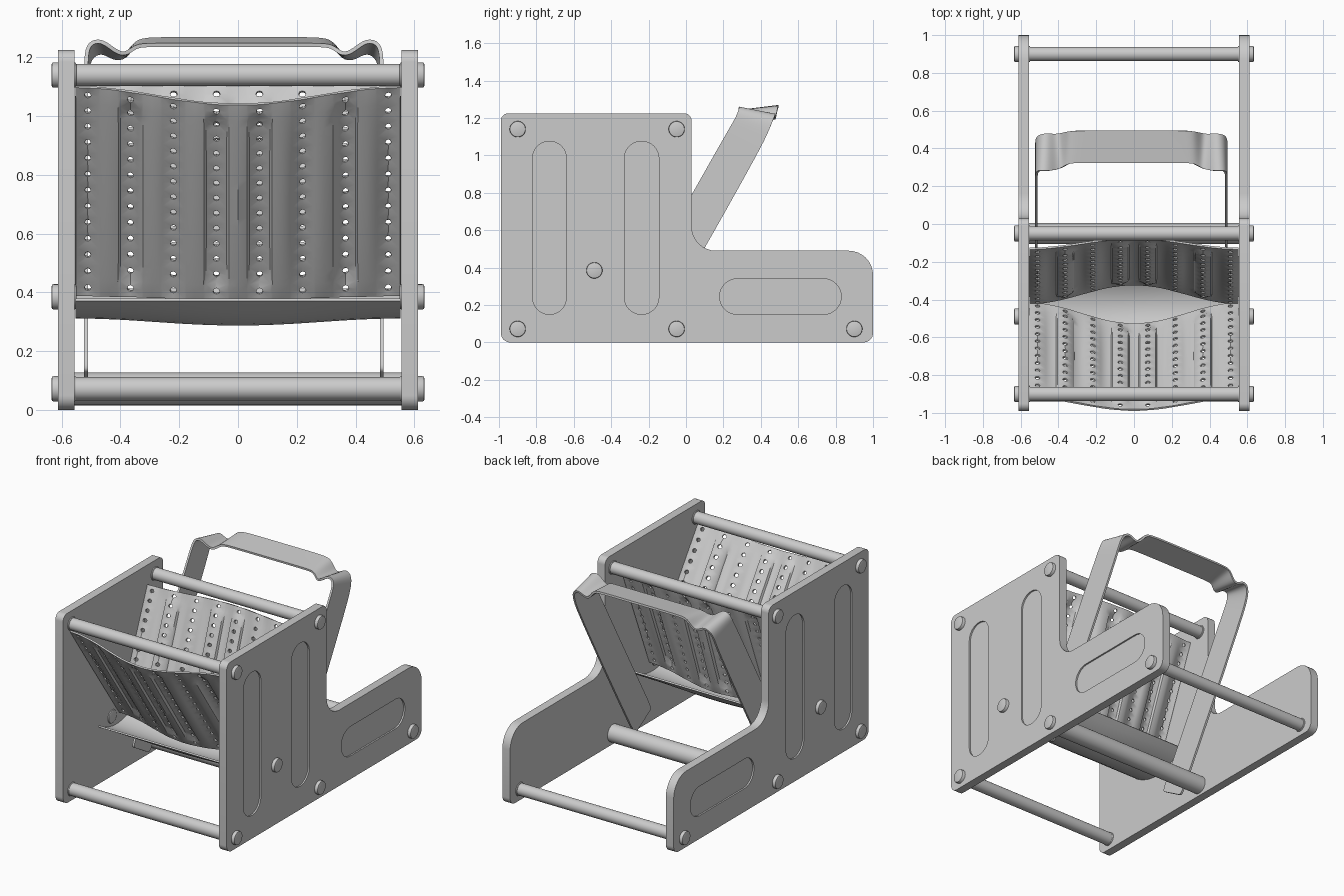
import bpy, bmesh, math
from mathutils import Vector

if "Cube" in bpy.data.objects:
    bpy.data.objects.remove(bpy.data.objects["Cube"])

def new_obj(name, bm, merge=True):
    if merge:
        bmesh.ops.remove_doubles(bm, verts=bm.verts, dist=0.0004)
    bmesh.ops.recalc_face_normals(bm, faces=bm.faces)
    me = bpy.data.meshes.new(name)
    bm.to_mesh(me)
    bm.free()
    ob = bpy.data.objects.new(name, me)
    bpy.context.collection.objects.link(ob)
    return ob

def finish(ob, angle=35):
    # bake modifiers, then smooth by angle
    dg = bpy.context.evaluated_depsgraph_get()
    me = bpy.data.meshes.new_from_object(ob.evaluated_get(dg))
    ob.modifiers.clear()
    ob.data = me
    bpy.ops.object.select_all(action='DESELECT')
    ob.select_set(True)
    bpy.context.view_layer.objects.active = ob
    bpy.ops.object.shade_smooth_by_angle(angle=math.radians(angle))

def rounded(corners, n=8):
    out = []
    for i, (y, z, r) in enumerate(corners):
        p = Vector((y, z))
        a = (Vector(corners[i - 1][:2]) - p).normalized()
        b = (Vector(corners[(i + 1) % len(corners)][:2]) - p).normalized()
        c = p + r * (a + b)
        for k in range(n + 1):
            t = math.pi / 2 * k / n
            out.append(c - r * (b * math.cos(t) + a * math.sin(t)))
    return out

def prism(bm, pts, x0, x1):
    f = bm.faces.new([bm.verts.new((x0, p.x, p.y)) for p in pts])
    g = bmesh.ops.extrude_face_region(bm, geom=[f])
    bmesh.ops.translate(bm, vec=(x1 - x0, 0, 0),
                        verts=[v for v in g['geom'] if isinstance(v, bmesh.types.BMVert)])

def solidify(ob, t, offset=0):
    m = ob.modifiers.new("thickness", 'SOLIDIFY')
    m.thickness, m.offset = t, offset

# side plates with shallow slots on the outer faces
bm = bmesh.new()
prism(bm, rounded([(-.99, 0, .05), (1, 0, .05), (1, .49, .13), (.03, .49, .13),
                   (.03, 1.225, .04), (-.99, 1.225, .04)]), .557, .612)
plate = new_obj("side_plates", bm, False)
bm = bmesh.new()
for y0, y1, z0, z1 in [(-.82, -.64, .15, 1.075), (-.33, -.145, .15, 1.075), (.18, .83, .15, .34)]:
    r = min(y1 - y0, z1 - z0) / 2 - .001
    prism(bm, rounded([(y0, z0, r), (y1, z0, r), (y1, z1, r), (y0, z1, r)]), .602, .65)
cutter = new_obj("slot_cutter", bm, False)
m = plate.modifiers.new("slots", 'BOOLEAN')
m.object, m.solver = cutter, 'EXACT'
m = plate.modifiers.new("mirror", 'MIRROR')
origin = None
finish(plate)
bpy.data.objects.remove(cutter)

# cross rods with bolt heads, plus the two basket pivot pins
def cylinder(name, r, x0, x1, y, z, bevel=0):
    bm = bmesh.new()
    pts = [Vector((y + r * math.cos(2 * math.pi * k / 32), z + r * math.sin(2 * math.pi * k / 32)))
           for k in range(32)]
    prism(bm, pts, x0, x1)
    ob = new_obj(name, bm, False)
    if bevel:
        m = ob.modifiers.new("bevel", 'BEVEL')
        m.width, m.segments = bevel, 2
    finish(ob)

for name, y, z, r in [("top_front_rod", -.9, 1.14, .038), ("top_back_rod", -.05, 1.14, .038),
                      ("base_front_rod", -.9, .072, .04), ("base_middle_rod", -.05, .072, .056),
                      ("base_back_rod", .9, .072, .038), ("pivot", -.49, .385, 0)]:
    if r:
        cylinder(name, r, -.56, .56, y, z)
    for s in (-1, 1):
        cylinder(name + "_head", .043, s * .55, s * .634, y, z, .006)

# perforated, corrugated basket walls
PITCH, ROWS, LEN, HOLE = .146, 13, .85, .012
COLS = [(i - 3.5) * PITCH for i in range(8)]

def lerp(a, b, t):
    return a + (b - a) * t

def bulge(u):
    return (1 + math.cos(math.pi * u / .56)) / 2

def wall(name, y_bot, y_top, belly_bot, belly_top, dip):
    side = 1 if belly_bot > 0 else -1
    n = Vector((0, .71, -(y_top - y_bot))).normalized() * side
    if n.y * side < 0:
        n = -n

    def point(u, v):
        u = max(-.553, min(.553, u))
        p = Vector((u, lerp(y_bot, y_top, v) + bulge(u) * lerp(belly_bot, belly_top, v),
                    lerp(.39, 1.1, v) - bulge(u) * lerp(.012, dip, v)))
        fade = max(0, math.sin(math.pi * v)) ** .5
        off = -.013 * math.cos(2 * math.pi * (abs(u) - PITCH / 2) / PITCH) * fade
        # pressed slots around four of the hole columns
        for c in (.5 * PITCH, 2.5 * PITCH):
            dv = max(.1 - v, 0, v - .9) * LEN
            if math.hypot(abs(u) - c, dv) < .0385:
                off -= .01
        return p + n * off

    bm = bmesh.new()
    def face(*uv):
        bm.faces.new([bm.verts.new(point(*q)) for q in uv])
    lines = (-.073, -.045, -.038, 0, .038, .045, .073)
    for c in COLS:
        for k in range(ROWS):
            v = [(k + h) / ROWS for h in (0, .5, 1)]
            for a, b in zip(lines, lines[1:]):
                if abs(a + b) > .05 and min(abs(c + a), abs(c + b)) < .553:
                    for j in (0, 1):
                        face((c + a, v[j]), (c + b, v[j]), (c + b, v[j + 1]), (c + a, v[j + 1]))
            outer = [(c + .038 * x, v[1 + y]) for x, y in
                     [(1, 0), (1, 1), (0, 1), (-1, 1), (-1, 0), (-1, -1), (0, -1), (1, -1)]]
            inner = [(c + HOLE * math.cos(i * math.pi / 4), v[1] + HOLE * math.sin(i * math.pi / 4) / LEN)
                     for i in range(8)]
            for i in range(8):
                j = (i + 1) % 8
                face(outer[i], outer[j], inner[j], inner[i])
    ob = new_obj(name, bm)
    solidify(ob, .01)
    finish(ob)

wall("basket_front_wall", -.42, -.92, -.11, -.065, .06)
wall("basket_back_wall", -.42, -.13, .10, .055, .0)

# generic sheet from a grid of points
def sheet(name, rows, thickness, subsurf=0):
    bm = bmesh.new()
    vs = [[bm.verts.new(p) for p in r] for r in rows]
    for r0, r1 in zip(vs, vs[1:]):
        for i in range(len(r0) - 1):
            bm.faces.new((r0[i], r0[i + 1], r1[i + 1], r1[i]))
    ob = new_obj(name, bm, False)
    if subsurf:
        m = ob.modifiers.new("smooth", 'SUBSURF')
        m.levels = m.render_levels = subsurf
    solidify(ob, thickness)
    finish(ob)

# curved trough under the basket
rows = []
for i in range(25):
    x = -.553 + 1.106 * i / 24
    row = []
    for k in range(13):
        t = k / 12
        arc = 4 * t * (1 - t)
        row.append((x, lerp(-.63, -.22, t), lerp(.375, .41, t) - arc * (.075 + .025 * bulge(x))))
    rows.append(row)
sheet("basket_trough", rows, .01)

# bent strap handle: x, front edge (y, z), back edge (y, z)
half = [(.503, -.34, .14, -.17, .04), (.503, -.29, .23, -.115, .13), (.503, -.02, .70, .155, .60),
        (.503, .225, 1.135, .40, 1.04), (.503, .265, 1.2, .44, 1.125), (.495, .285, 1.25, .47, 1.2),
        (.45, .28, 1.26, .48, 1.225), (.41, .285, 1.225, .475, 1.195), (.37, .295, 1.205, .48, 1.195),
        (.335, .32, 1.24, .49, 1.255), (.29, .325, 1.242, .495, 1.263), (.1, .325, 1.242, .495, 1.263)]
rows = []
for x, ya, za, yb, zb in half + [(-h[0],) + h[1:] for h in reversed(half)]:
    rows.append([(x - .014, lerp(ya, yb, t), lerp(za, zb, t)) for t in (0, .12, .5, .88, 1)])
sheet("handle", rows, .013, 2)
